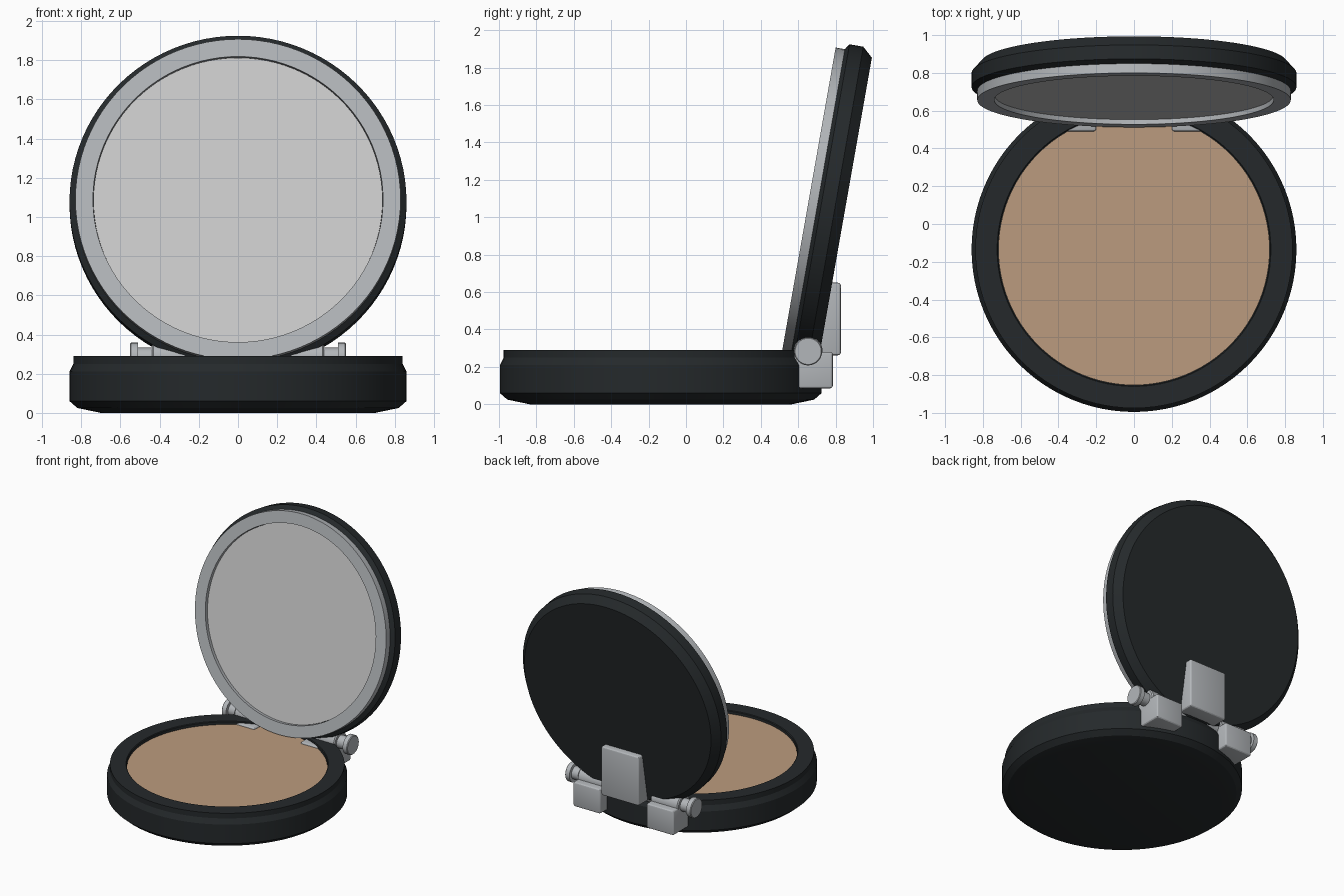
import bpy, bmesh, math
from mathutils import Matrix, Vector

if "Cube" in bpy.data.objects:
    bpy.data.objects.remove(bpy.data.objects["Cube"])


def material(name, rgb):
    m = bpy.data.materials.new(name)
    m.diffuse_color = (*rgb, 1)
    m.use_nodes = True
    m.node_tree.nodes["Principled BSDF"].inputs["Base Color"].default_value = m.diffuse_color
    return m


BLACK = material("black_plastic", (0.018, 0.022, 0.024))
SILVER = material("silver_metal", (0.45, 0.47, 0.49))
MIRROR = material("mirror_glass", (0.62, 0.63, 0.64))
POWDER = material("pressed_powder", (0.50, 0.33, 0.21))


def finish(name, bm, mat, matrix=Matrix()):
    bmesh.ops.recalc_face_normals(bm, faces=bm.faces[:])
    me = bpy.data.meshes.new(name)
    bm.to_mesh(me)
    bm.free()
    me.materials.append(mat)
    ob = bpy.data.objects.new(name, me)
    bpy.context.collection.objects.link(ob)
    ob.matrix_world = matrix
    bpy.ops.object.select_all(action='DESELECT')
    ob.select_set(True)
    bpy.context.view_layer.objects.active = ob
    bpy.ops.object.shade_smooth_by_angle(angle=math.radians(20))
    return ob


def lathe(name, profile, mat, matrix=Matrix(), closed=False, steps=96):
    """Spin an (r, z) profile around the local z axis."""
    bm = bmesh.new()
    verts = [bm.verts.new((r, 0, z)) for r, z in profile]
    edges = [bm.edges.new(p) for p in zip(verts, verts[1:])]
    if closed:
        edges.append(bm.edges.new((verts[-1], verts[0])))
    bmesh.ops.spin(bm, geom=verts + edges, cent=(0, 0, 0), axis=(0, 0, 1),
                   angle=2 * math.pi, steps=steps, use_merge=True)
    bmesh.ops.remove_doubles(bm, verts=bm.verts[:], dist=1e-5)
    return finish(name, bm, mat, matrix)


def box(name, lo, hi, bevel=0.015):
    lo, hi = Vector(lo), Vector(hi)
    bm = bmesh.new()
    bmesh.ops.create_cube(bm, size=1, matrix=Matrix.Translation((lo + hi) / 2)
                          @ Matrix.Diagonal((*(hi - lo), 1)))
    bmesh.ops.bevel(bm, geom=bm.edges[:], offset=bevel, segments=3,
                    profile=0.5, affect='EDGES')
    return finish(name, bm, SILVER)


# Base case with a recessed pan
base_at = Matrix.Translation((0, -0.135, 0))
lathe("base_case", [(0, 0), (0.70, 0), (0.82, 0.025), (0.86, 0.06), (0.86, 0.21),
                    (0.84, 0.25), (0.84, 0.29), (0.725, 0.29), (0.72, 0.285),
                    (0.72, 0.23), (0, 0.23)], BLACK, base_at)
lathe("powder_pan", [(0, 0.235), (0.718, 0.235), (0.718, 0.266), (0, 0.266)],
      POWDER, base_at)

# Lid, tilted back 10 degrees; local z runs towards its back
lid_at = Matrix.Translation((0, 0.656, 1.09)) @ Matrix.Rotation(math.radians(-100), 4, 'X')
lathe("lid_case", [(0, 0.05), (0.83, 0.05), (0.86, 0.07), (0.86, 0.145),
                   (0.81, 0.2), (0, 0.2)], BLACK, lid_at)
lathe("mirror_frame", [(0.74, 0), (0.83, 0), (0.83, 0.055), (0.74, 0.055)],
      SILVER, lid_at, closed=True)
lathe("mirror", [(0, 0.025), (0.738, 0.025), (0.738, 0.055), (0, 0.055)],
      MIRROR, lid_at)

# Hinge: lid plate, centre barrel and mirrored side knuckles with capped pins
box("hinge_lid_plate", (-0.165, 0.66, 0.262), (0.165, 0.828, 0.65))
for side, s in (("left", -1), ("right", 1)):
    xs = sorted((0.2 * s, 0.44 * s))
    box("hinge_block_" + side, (xs[0], 0.49, 0.085), (xs[1], 0.785, 0.28))
    axis = Matrix.Translation((0, 0.653, 0.283)) @ Matrix.Rotation(s * math.pi / 2, 4, 'Y')
    lathe("hinge_pin_" + side,
          [(0, 0.0), (0.055, 0.0), (0.055, 0.2), (0.07, 0.2), (0.078, 0.208),
           (0.078, 0.432), (0.07, 0.44), (0.05, 0.44), (0.05, 0.51), (0.075, 0.51),
           (0.075, 0.545), (0.07, 0.55), (0, 0.55)], SILVER, axis, steps=32)
